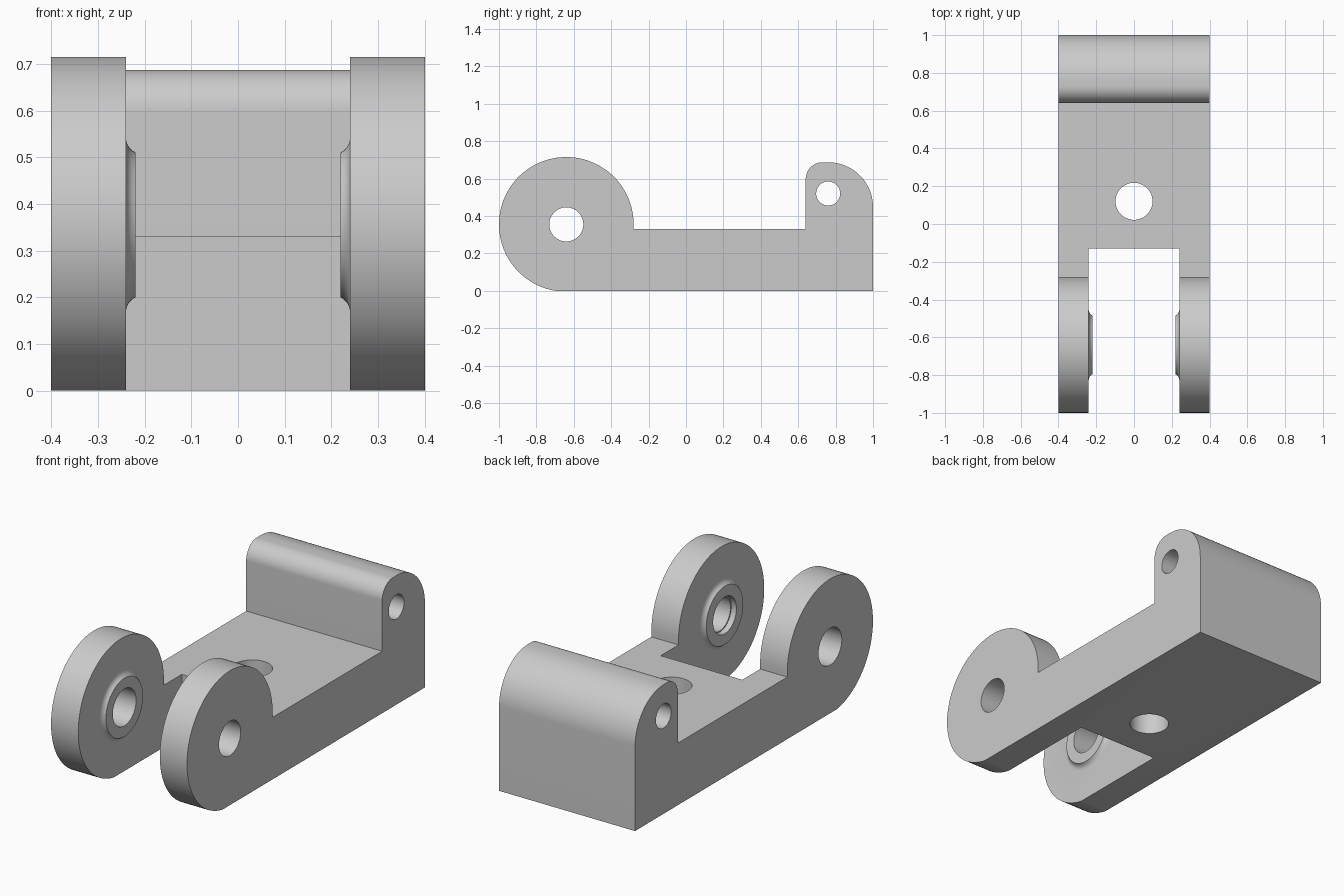
import bpy
import bmesh
from math import acos, asin, cos, sin, pi, radians
from mathutils import Matrix

cube = bpy.data.objects.get("Cube")
if cube:
    bpy.data.objects.remove(cube, do_unlink=True)

HALF_WIDTH, SLOT_HALF = 0.40, 0.24
EAR_Y, EAR_Z, EAR_R = -0.64, 0.355, 0.36

grey = bpy.data.materials.new("plain grey")
grey.use_nodes = True
grey.diffuse_color = (0.6, 0.6, 0.6, 1)
grey.node_tree.nodes["Principled BSDF"].inputs["Base Color"].default_value = (0.6, 0.6, 0.6, 1)


def make_object(name, bm):
    bmesh.ops.recalc_face_normals(bm, faces=bm.faces)
    mesh = bpy.data.meshes.new(name)
    bm.to_mesh(mesh)
    bm.free()
    mesh.materials.append(grey)
    obj = bpy.data.objects.new(name, mesh)
    bpy.context.collection.objects.link(obj)
    return obj


def arc(cy, cz, r, start, end, steps):
    angles = [start + (end - start) * i / steps for i in range(steps + 1)]
    return [(cy + r * cos(a), cz + r * sin(a)) for a in angles]


def lathe_x(name, rings, y, z, sides=96):
    """Solid of revolution about an x-parallel axis; rings are (x, radius)."""
    bm = bmesh.new()
    loops = [[bm.verts.new((x, py, pz)) for py, pz in arc(y, z, r, 0, 2 * pi, sides)[:-1]]
             for x, r in rings]
    for a, b in zip(loops, loops[1:]):
        for i in range(sides):
            j = (i + 1) % sides
            bm.faces.new((a[i], a[j], b[j], b[i]))
    bm.faces.new(loops[0])
    bm.faces.new(loops[-1])
    return make_object(name, bm)


def combine(target, tool, operation):
    mod = target.modifiers.new(tool.name, 'BOOLEAN')
    mod.operation, mod.solver, mod.object = operation, 'EXACT', tool
    bpy.context.view_layer.objects.active = target
    bpy.ops.object.modifier_apply(modifier=mod.name)
    bpy.data.objects.remove(tool, do_unlink=True)


# Side profile: round ear, flat base, rounded rear block
profile = arc(EAR_Y, EAR_Z, EAR_R, 0, pi + asin(EAR_Z / EAR_R), 80)
profile += [(1, 0)]
profile += arc(0.76, 0.447, 0.24, 0, pi / 2, 24)
profile += arc(0.73, 0.597, 0.09, pi / 2, pi, 24)
profile += [(0.64, 0.33), (-0.28, 0.33)]
bm = bmesh.new()
side = bm.faces.new([bm.verts.new((-HALF_WIDTH, y, z)) for y, z in profile])
extruded = bmesh.ops.extrude_face_region(bm, geom=[side])["geom"]
bmesh.ops.translate(bm, vec=(2 * HALF_WIDTH, 0, 0),
                    verts=[v for v in extruded if isinstance(v, bmesh.types.BMVert)])
bracket = make_object("hinge_bracket", bm)

# Slot between the two ears
bm = bmesh.new()
bmesh.ops.create_cube(bm, size=1, matrix=Matrix.Translation((0, -0.63, 0.5))
                      @ Matrix.Diagonal((2 * SLOT_HALF, 1, 2, 1)))
combine(bracket, make_object("slot_cutter", bm), 'DIFFERENCE')

# Raised bosses with a hollow fillet on the inner ear faces
fillet, height, base_r = 0.035, 0.02, 0.187
sweep = acos(1 - height / fillet)
for s in (-1, 1):
    rings = [(s * (SLOT_HALF + 0.02), base_r)]
    for i in range(6):
        a = sweep * i / 5
        rings.append((s * (SLOT_HALF - fillet * (1 - cos(a))), base_r - fillet * sin(a)))
    combine(bracket, lathe_x("boss", rings, EAR_Y, EAR_Z), 'UNION')

# Pivot bores: plain on the right ear, stepped on the left ear
right_bore = [(-0.5, 0.098), (-0.1, 0.098)]
left_bore = [(0.1, 0.098), (0.25, 0.098), (0.25, 0.091), (0.5, 0.091)]
for name, rings in (("right_bore", right_bore), ("left_bore", left_bore)):
    combine(bracket, lathe_x(name, rings, EAR_Y, EAR_Z), 'DIFFERENCE')

# Cross hole through the rear block
combine(bracket, lathe_x("rear_bore", [(-0.5, 0.064), (0.5, 0.064)], 0.76, 0.52), 'DIFFERENCE')

# Vertical hole through the base
bm = bmesh.new()
bmesh.ops.create_cone(bm, cap_ends=True, segments=96, radius1=0.098, radius2=0.098,
                      depth=1, matrix=Matrix.Translation((0, 0.12, 0.2)))
combine(bracket, make_object("base_bore", bm), 'DIFFERENCE')

# Smooth curved walls, sharp edges
bpy.ops.object.select_all(action='DESELECT')
bracket.select_set(True)
bpy.context.view_layer.objects.active = bracket
bpy.ops.object.shade_smooth_by_angle(angle=radians(16))
